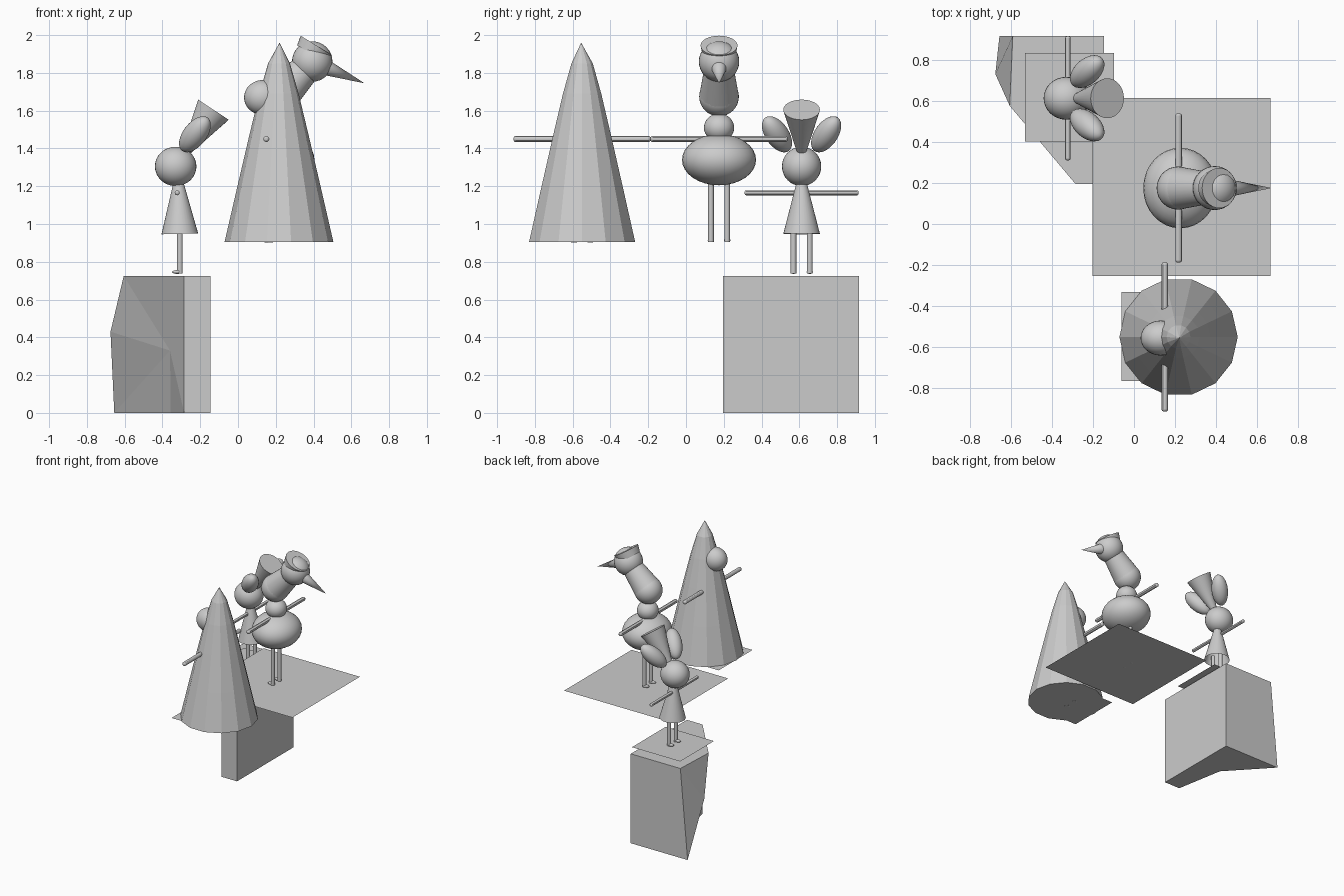
import bpy, bmesh, math
from mathutils import Vector, Matrix

if "Cube" in bpy.data.objects:
    bpy.data.objects.remove(bpy.data.objects["Cube"])

GREY = (0.6, 0.6, 0.6, 1)
clay = bpy.data.materials.new("clay_grey")
clay.use_nodes = True
clay.diffuse_color = GREY
clay.node_tree.nodes["Principled BSDF"].inputs["Base Color"].default_value = GREY


def finish(name, bm, smooth=True):
    bmesh.ops.recalc_face_normals(bm, faces=bm.faces)
    mesh = bpy.data.meshes.new(name)
    bm.to_mesh(mesh)
    bm.free()
    mesh.materials.append(clay)
    obj = bpy.data.objects.new(name, mesh)
    bpy.context.collection.objects.link(obj)
    if smooth:
        bpy.ops.object.select_all(action='DESELECT')
        obj.select_set(True)
        bpy.context.view_layer.objects.active = obj
        bpy.ops.object.shade_smooth_by_angle(angle=math.radians(30))
    return obj


def aim(direction):
    return Vector(direction).to_track_quat('Z', 'Y').to_matrix().to_4x4()


def ball(name, center, radii, axis=(0, 0, 1)):
    bm = bmesh.new()
    bmesh.ops.create_uvsphere(bm, u_segments=32, v_segments=16, radius=1)
    bm.transform(Matrix.Translation(center) @ aim(axis) @ Matrix.Diagonal((*radii, 1)))
    return finish(name, bm)


def tapered(name, start, end, r1, r2, sides=32, caps=True):
    bm = bmesh.new()
    a, b = Vector(start), Vector(end)
    bmesh.ops.create_cone(bm, cap_ends=caps, segments=sides, radius1=r1, radius2=r2,
                          depth=(b - a).length)
    bm.transform(Matrix.Translation((a + b) / 2) @ aim(b - a))
    return finish(name, bm)


def ground(name, x, y, z, size):
    bm = bmesh.new()
    bmesh.ops.create_grid(bm, x_segments=1, y_segments=1, size=size / 2)
    bm.transform(Matrix.Translation((x, y, z)))
    return finish(name, bm, False)


def arms(name, x, y, z, half, r):
    # one straight rod with rounded tips
    obj = tapered(name, (x, y - half, z), (x, y + half, z), r, r, 12)
    bev = obj.modifiers.new("round_tips", 'BEVEL')
    bev.width, bev.segments = r * 0.6, 2
    bev.limit_method, bev.angle_limit = 'ANGLE', math.radians(60)


def legs(name, x, y, z, top):
    for side, dy in (("left", 0.043), ("right", -0.043)):
        tapered(f"{name}_{side}_leg", (x, y + dy, z), (x, y + dy, top), 0.015, 0.015, 16)
        ball(f"{name}_{side}_foot", (x - 0.013, y + dy, z + 0.009), (0.028, 0.017, 0.01))


# Overhanging rock: outline of the top and of the base, plus two points in the wall
top = [(-.145, .915), (-.145, .195), (-.285, .195), (-.605, .575), (-.59, .915)]
base = [(-.145, .915), (-.145, .195), (-.285, .195), (-.356, .59), (-.655, .915)]
bm = bmesh.new()
t = [bm.verts.new((x, y, 0.725)) for x, y in top]
b = [bm.verts.new((x, y, 0)) for x, y in base]
bulge = bm.verts.new((-.675, .73, .43))
hollow = bm.verts.new((-.36, .45, .33))
for face in (t, b, (t[0], t[1], b[1], b[0]), (t[1], t[2], b[2], b[1]), (t[4], t[0], b[0], b[4]),
             (t[2], t[3], hollow), (t[2], hollow, b[2]), (b[2], hollow, b[3]),
             (t[3], bulge, hollow), (hollow, bulge, b[4]), (hollow, b[4], b[3]),
             (t[3], t[4], bulge), (t[4], b[4], bulge)):
    bm.faces.new(face)
finish("rock", bm, False)

# Ground sheets under the figures
ground("rock_sheet", -.315, .617, .735, .433)
ground("bird_sheet", .232, .18, .905, .866)
ground("cloak_sheet", .155, -.548, .903, .433)

# Cloaked figure
bm = bmesh.new()
SIDES = 14
rings = []
for r, z in ((.288, .905), (.22, 1.2), (.157, 1.47), (.104, 1.69), (.058, 1.85)):
    rings.append([bm.verts.new((.217 + r * math.cos(2 * math.pi * i / SIDES),
                                -.55 + r * math.sin(2 * math.pi * i / SIDES), z))
                  for i in range(SIDES)])
tip = bm.verts.new((.22, -.555, 1.96))
bm.faces.new(rings[0])
for i in range(SIDES):
    j = (i + 1) % SIDES
    for lo, hi in zip(rings, rings[1:]):
        bm.faces.new((lo[i], lo[j], hi[j], hi[i]))
    bm.faces.new((rings[-1][i], rings[-1][j], tip))
finish("cloak", bm, False)
ball("cloaked_head", (.13, -.555, 1.67), (.098, .085, .092))
arms("cloaked_arms", .15, -.55, 1.45, .363, .016)
legs("cloaked", .17, -.55, .902, 1.2)

# Bird figure
BY = .175
legs("bird", .22, BY, .905, 1.25)
ball("bird_body", (.225, BY, 1.34), (.18, .196, .135))
ball("bird_chest", (.22, BY, 1.51), (.08, .08, .075))
arms("bird_arms", .217, BY, 1.45, .363, .016)
ball("bird_shoulder", (.215, BY, 1.675), (.105, .105, .105))
tapered("bird_neck", (.225, BY, 1.685), (.375, BY, 1.84), .103, .075)
ball("bird_head", (.393, BY, 1.86), (.107, .107, .107))
tapered("bird_beak", (.45, BY, 1.835), (.67, BY, 1.745), .045, 0)
tapered("bird_hat", (.387, BY, 1.9), (.415, BY, 1.945), .087, .098)

# Rabbit figure
RY = .612
legs("rabbit", -.308, RY, .737, 1.0)
tapered("rabbit_dress", (-.308, RY, .948), (-.315, RY, 1.215), .097, .028, 32, False)
arms("rabbit_arms", -.322, RY, 1.165, .302, .013)
ball("rabbit_head", (-.33, RY, 1.305), (.11, .104, .104))
for side, s in (("left", 1), ("right", -1)):
    ball(f"rabbit_{side}_ear", (-.228, RY + s * .13, 1.475), (.062, .062, .122),
         (.07, s * .062, .09))
tapered("rabbit_hat", (-.272, RY, 1.39), (-.13, RY, 1.605), .027, .097)
